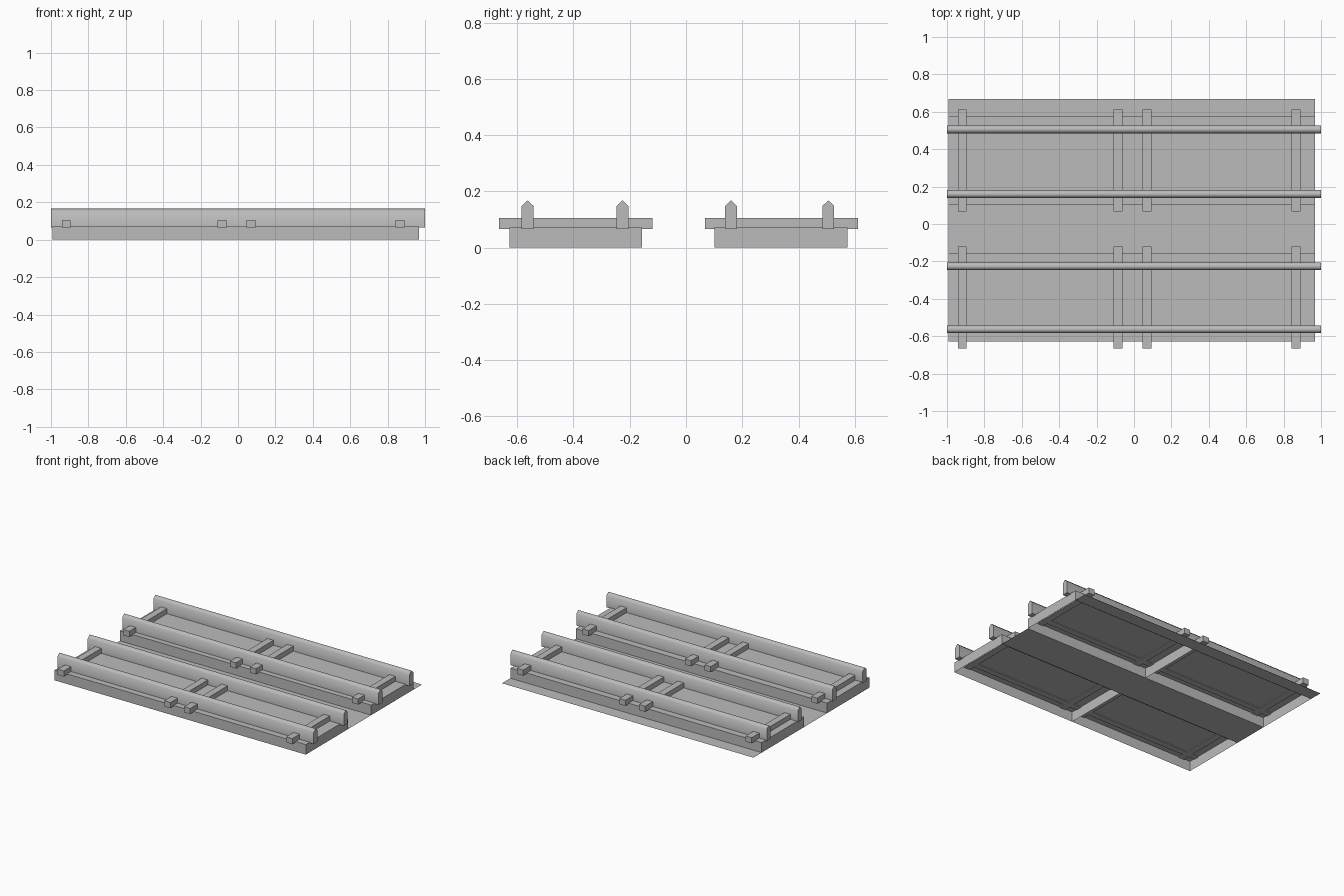
import bpy
import bmesh
import math

cube = bpy.data.objects.get("Cube")
if cube:
    bpy.data.objects.remove(cube, do_unlink=True)

grey = bpy.data.materials.new("plain grey")
grey.use_nodes = True
COLOUR = (0.5, 0.5, 0.5, 1)
grey.diffuse_color = COLOUR
grey.node_tree.nodes["Principled BSDF"].inputs["Base Color"].default_value = COLOUR


def make_object(name, bm):
    mesh = bpy.data.meshes.new(name)
    bm.to_mesh(mesh)
    bm.free()
    mesh.materials.append(grey)
    obj = bpy.data.objects.new(name, mesh)
    bpy.context.collection.objects.link(obj)
    return obj


def sweep(bm, profile, x0, x1, closed=False):
    """Sweep a (y, z) profile along x and return both rows of vertices."""
    a, b = [[bm.verts.new((x, y, z)) for y, z in profile] for x in (x0, x1)]
    n = len(profile)
    for i in range(n if closed else n - 1):
        j = (i + 1) % n
        bm.faces.new((a[i], b[i], b[j], a[j]))
    return a, b


BED_TOP, BASE = 0.071, 0.066
X_MIN, X_MID, X_MAX = -0.993, -0.012, 0.969

# Ground sheet with two raised beds, open underneath, in two modules
bed_profile = [(-0.628, 0), (-0.628, BED_TOP), (-0.156, BED_TOP), (-0.156, 0),
               (0.101, 0), (0.101, BED_TOP), (0.574, BED_TOP), (0.574, 0),
               (0.667, 0)]
for name, x0, x1 in (("right_bed", X_MIN, X_MID), ("left_bed", X_MID, X_MAX)):
    bm = bmesh.new()
    a, b = sweep(bm, bed_profile, x0, x1)
    for first in (0, 4):
        bm.faces.new(a[first:first + 4])
        bm.faces.new(b[first:first + 4][::-1])
    make_object(name, bm)

# Cross sleepers, four on each bed
for track, y0, y1 in (("front", -0.665, -0.119), ("back", 0.068, 0.612)):
    for number, x in enumerate((-0.918, -0.086, 0.069, 0.866), 1):
        bm = bmesh.new()
        bmesh.ops.create_cube(bm, size=1)
        bmesh.ops.scale(bm, vec=(0.047, y1 - y0, 0.04), verts=bm.verts)
        bmesh.ops.translate(bm, vec=(x, (y0 + y1) / 2, BASE + 0.02), verts=bm.verts)
        make_object(f"{track}_sleeper_{number}", bm)

# Long rails with a softly shaded ridge
HALF = 0.021
rail_profile = [(-HALF, BASE), (-HALF, 0.148), (0, 0.168), (HALF, 0.148), (HALF, BASE)]
for number, y in enumerate((-0.563, -0.226, 0.16, 0.506), 1):
    bm = bmesh.new()
    a, b = sweep(bm, [(y + dy, z) for dy, z in rail_profile], -1, 1, closed=True)
    bm.faces.new(a)
    bm.faces.new(b[::-1])
    bmesh.ops.recalc_face_normals(bm, faces=bm.faces)
    rail = make_object(f"rail_{number}", bm)
    bpy.ops.object.select_all(action="DESELECT")
    rail.select_set(True)
    bpy.context.view_layer.objects.active = rail
    bpy.ops.object.shade_smooth_by_angle(angle=math.radians(89))
